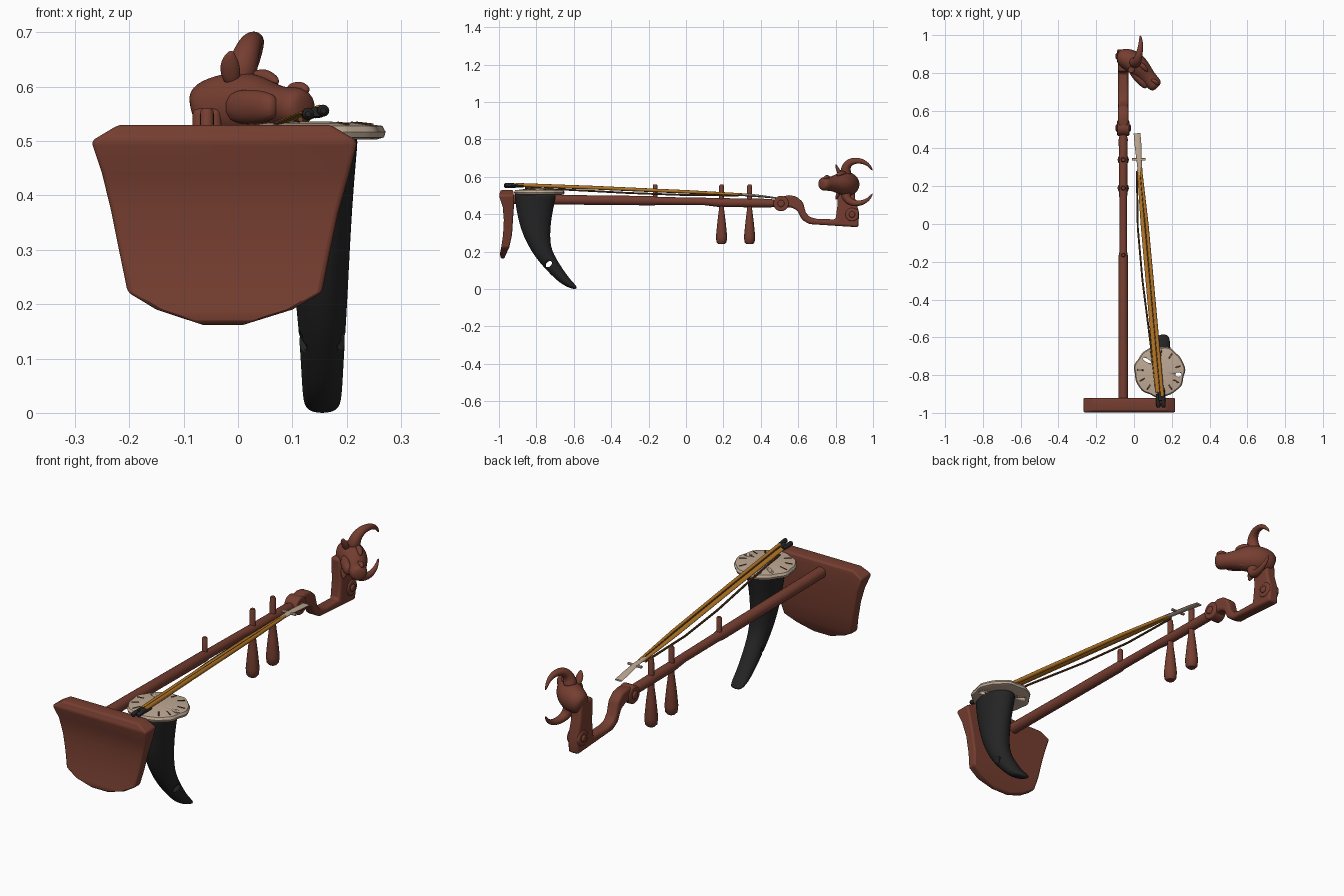
import bpy, bmesh, math
from mathutils import Vector

if "Cube" in bpy.data.objects:
    bpy.data.objects.remove(bpy.data.objects["Cube"])


def material(name, rgb):
    m = bpy.data.materials.new(name)
    m.diffuse_color = (*rgb, 1)
    m.use_nodes = True
    m.node_tree.nodes["Principled BSDF"].inputs["Base Color"].default_value = m.diffuse_color
    return m


WOOD = material("red_brown_wood", (0.18, 0.048, 0.03))
BLACK = material("black_horn", (0.018, 0.018, 0.019))
CREAM = material("cream_bone", (0.52, 0.40, 0.30))
ORANGE = material("amber_hair", (0.45, 0.18, 0.02))
DARK = material("dark_brown", (0.13, 0.055, 0.02))


def finish(name, bm, mat, bevel=0, subsurf=0, angle=40):
    bmesh.ops.recalc_face_normals(bm, faces=bm.faces)
    me = bpy.data.meshes.new(name)
    bm.to_mesh(me)
    bm.free()
    me.materials.append(mat)
    ob = bpy.data.objects.new(name, me)
    bpy.context.collection.objects.link(ob)
    bpy.ops.object.select_all(action='DESELECT')
    ob.select_set(True)
    bpy.context.view_layer.objects.active = ob
    if subsurf:
        me.shade_smooth()
        s = ob.modifiers.new("subsurf", 'SUBSURF')
        s.levels = s.render_levels = subsurf
    else:
        bpy.ops.object.shade_smooth_by_angle(angle=math.radians(angle))
    if bevel:
        b = ob.modifiers.new("bevel", 'BEVEL')
        b.width, b.segments, b.limit_method = bevel, 3, 'ANGLE'
    return ob


def skin(bm, rings):
    """Bridge a list of equal vertex rings and cap both ends."""
    n = len(rings[0])
    for r, s in zip(rings, rings[1:]):
        for i in range(n):
            bm.faces.new((r[i], r[(i + 1) % n], s[(i + 1) % n], s[i]))
    bm.faces.new(rings[0])
    bm.faces.new(rings[-1])


def loft(name, path, mat, ref=(1, 0, 0), sides=16, **kw):
    """Elliptical tube; each path entry is x, y, z, radius along ref, other radius."""
    bm = bmesh.new()
    pts = [Vector(p[:3]) for p in path]
    rings = []
    for i, p in enumerate(path):
        t = (pts[min(i + 1, len(pts) - 1)] - pts[max(i - 1, 0)]).normalized()
        u = Vector(ref)
        u = (u - t * u.dot(t)).normalized()
        v = t.cross(u)
        rings.append([bm.verts.new(pts[i] + u * p[3] * math.cos(a) + v * p[-1] * math.sin(a))
                      for a in (2 * math.pi * k / sides for k in range(sides))])
    skin(bm, rings)
    return finish(name, bm, mat, **kw)


def extrude_x(name, profile, x0, x1, mat, **kw):
    """Side profile in (y, z) extruded across x."""
    bm = bmesh.new()
    skin(bm, [[bm.verts.new((x, y, z)) for y, z in profile] for x in (x0, x1)])
    return finish(name, bm, mat, **kw)


def box(name, a, b, w, h, mat, **kw):
    return loft(name, [(*a, w, h), (*b, w, h)], mat, **kw)


def cut(ob, cutter):
    cutter.hide_render = True
    cutter.hide_viewport = True
    m = ob.modifiers.new("hole", 'BOOLEAN')
    m.operation, m.object, m.solver = 'DIFFERENCE', cutter, 'EXACT'


# Curved front panel: z, left, right, front, back
bm = bmesh.new()
rows = [(.53, -.22, .17, -.99, -.925), (.50, -.27, .22, -1, -.92), (.44, -.25, .205, -.98, -.92),
        (.37, -.233, .185, -.974, -.925), (.29, -.217, .168, -.978, -.93), (.222, -.203, .155, -.988, -.945),
        (.19, -.15, .10, -.995, -.96), (.162, -.065, .01, -.99, -.972)]
skin(bm, [[bm.verts.new(p) for p in ((l, f, z), (r, f, z), (r, b, z), (l, b, z))] for z, l, r, f, b in rows])
finish("front_panel", bm, WOOD, bevel=.008)

# Neck rod
NX = -.057
loft("neck", [(NX, -.94, .48, .026), (NX, -.17, .472, .025), (NX, -.15, .471, .021), (NX, .10, .468, .02),
              (NX, .18, .462, .022, .024), (NX, .45, .459, .024, .023), (NX, .475, .458, .018)], WOOD, sides=20)

# Tuning pegs and small pin
for i, y in enumerate((.19, .34)):
    loft(f"peg_{i + 1}", [(NX, y, .24, .018), (NX, y, .25, .027), (NX, y, .28, .03), (NX, y, .36, .022),
                          (NX, y, .425, .014), (NX, y, .44, .014), (NX, y, .55, .013), (NX, y, .558, .009)], WOOD)
loft("neck_pin", [(NX, -.165, .47, .012), (NX, -.165, .555, .012), (NX, -.165, .56, .008)], WOOD)

# Scrolled arm that carries the carved head
extrude_x("scroll_arm", [(.50, .49), (.55, .502), (.59, .495), (.625, .465), (.64, .41), (.66, .385), (.70, .375),
                         (.80, .372), (.81, .45), (.805, .56), (.90, .56), (.905, .48), (.925, .41), (.922, .33),
                         (.66, .347), (.62, .37), (.595, .42), (.56, .438), (.51, .43)],
          NX - .027, NX + .027, WOOD, bevel=.012)
for name, y, z, r in (("scroll_curl", .508, .457, .041), ("rear_curl", .888, .398, .036)):
    for part, rr, h in (("", r, .032), ("_boss", r * .45, .04)):
        box(name + part, (NX - h, y, z), (NX + h, y, z), rr, rr, WOOD, ref=(0, 1, 0), sides=24, bevel=.006)

# Carved horned head, lying on its side
loft("head", [(-.085, .885, .55, .03, .025), (-.07, .885, .555, .055, .05), (-.02, .87, .563, .066, .062),
              (.025, .835, .565, .066, .06), (.06, .795, .563, .045, .046), (.09, .76, .562, .037, .04),
              (.112, .735, .562, .04, .042), (.125, .722, .562, .025, .026)],
     WOOD, ref=(0, 0, 1), sides=12, subsurf=2)
loft("jaw", [(-.02, .82, .563, .03, .02), (.02, .775, .563, .035, .025), (.055, .738, .563, .03, .022),
             (.07, .722, .563, .018, .012)], WOOD, ref=(0, 0, 1), sides=10, subsurf=2)
C = .572
for side, s in (("upper", 1), ("lower", -1)):
    loft(f"{side}_horn", [(.0, .86, C + s * .03, .034), (.008, .85, C + s * .065, .03), (.018, .865, C + s * .1, .024),
                          (.028, .9, C + s * .116, .019), (.036, .945, C + s * .112, .014),
                          (.036, .98, C + s * .09, .009), (.033, .998, C + s * .06, .003)],
         WOOD, sides=10, subsurf=2)
    loft(f"{side}_ear", [(-.01, .83, C + s * .03, .015, .012), (-.015, .815, C + s * .06, .022, .012),
                         (-.015, .805, C + s * .08, .016, .008), (-.012, .80, C + s * .095, .003)],
         WOOD, sides=8, subsurf=2)
    loft(f"{side}_brow", [(.02, .855, C + s * .045, .01), (.05, .835, C + s * .05, .017),
                          (.075, .805, C + s * .035, .008)], WOOD, ref=(0, 0, 1), sides=8, subsurf=2)
    loft(f"{side}_nostril", [(.09, .765, C + s * .025, .008), (.115, .755, C + s * .028, .014),
                             (.13, .737, C + s * .02, .008)], WOOD, ref=(0, 0, 1), sides=8, subsurf=2)

# Black horn sound bowl with a through hole
bowl = loft("horn_bowl", [(.148, -.805, .515, .075, .115), (.148, -.806, .50, .074, .114),
                          (.149, -.81, .40, .064, .096), (.151, -.80, .30, .056, .076), (.154, -.77, .20, .048, .05),
                          (.155, -.717, .125, .042, .039), (.155, -.655, .05, .038, .029),
                          (.155, -.605, .014, .035, .016), (.155, -.585, .004, .022, .006)],
            BLACK, sides=16, subsurf=2)
cut(bowl, loft("bowl_hole_cutter", [(0, -.733, .133, .013, .02), (.3, -.733, .133, .013, .02)], BLACK, ref=(0, 1, -1)))

# Wavy cream disc on top of the bowl
DX, DY = .135, -.782
bm = bmesh.new()
rings = []
for r, z in ((.118, .503), (.131, .507), (.134, .517), (.128, .528), (.09, .533), (.03, .536)):
    ring = []
    for k in range(96):
        a = 2 * math.pi * k / 96
        w = r * (1 + .018 * math.sin(7 * a) + .014 * math.sin(11 * a + 1))
        ring.append(bm.verts.new((DX + w * math.cos(a), DY + w * math.sin(a), z)))
    rings.append(ring)
skin(bm, rings)
disc = finish("sound_disc", bm, CREAM)
for i, (x, y, ang, a, b) in enumerate(((.068, -.722, 150, .025, .009), (.235, -.797, 0, .017, .012))):
    d = (math.cos(math.radians(ang)), math.sin(math.radians(ang)), 0)
    cut(disc, loft(f"disc_hole_cutter_{i + 1}", [(x, y, .48, a, b), (x, y, .56, a, b)], CREAM, ref=d, sides=12))

# Dark radial slots in the disc, as thin plates
for i, deg in enumerate((15, 55, 85, 115, 175, 205, 235, 305, 330)):
    a = math.radians(deg)
    p, q = ((DX + r * math.cos(a), DY + r * math.sin(a), z) for r, z in ((.085, .534), (.118, .5305)))
    box(f"disc_slot_{i + 1}", p, q, .003, .002, DARK, ref=(-math.sin(a), math.cos(a), 0), sides=8)

# Bow: stick, hair strip and thin curved rod
loft("bow_stick", [(.15, -.91, .557, .010), (.113, -.5, .542, .010), (.068, 0, .52, .009), (.035, .30, .505, .007)],
     ORANGE, sides=12)
loft("bow_hair", [(.128, -.89, .552, .014, .006), (.093, -.5, .538, .014, .006), (.048, 0, .516, .013, .006),
                  (.026, .29, .503, .01, .005)], ORANGE, sides=12)
loft("bow_seam", [(.138, -.89, .558, .003), (.103, -.5, .544, .003), (.058, 0, .522, .003), (.031, .29, .508, .003)],
     DARK, sides=8)
loft("bow_rod", [(.115, -.86, .54, .005), (.086, -.62, .53, .005), (.045, -.3, .513, .005), (.02, -.02, .503, .005),
                 (.015, .28, .5, .005)], DARK, sides=8)

# Bone bow tip with cross piece
loft("bow_tip", [(.034, .26, .506, .012, .006), (.027, .34, .502, .014, .008), (.021, .42, .494, .018, .006),
                 (.016, .48, .487, .018, .004)], CREAM, sides=8)
box("tip_cross_piece", (-.01, .342, .503), (.062, .342, .503), .007, .006, CREAM, ref=(0, 1, 0), sides=8)

# Black bow grip with two end knobs
loft("bow_grip", [(.142, -.87, .55, .02, .008), (.147, -.935, .554, .02, .009)], BLACK, sides=12)
for i, (x, z) in enumerate(((.156, .556), (.128, .55))):
    loft(f"grip_knob_{i + 1}", [(x - .004, -.90, z, .008), (x, -.945, z, .011), (x + .001, -.965, z, .011),
                                (x + .001, -.972, z, .005)], BLACK, sides=12)
